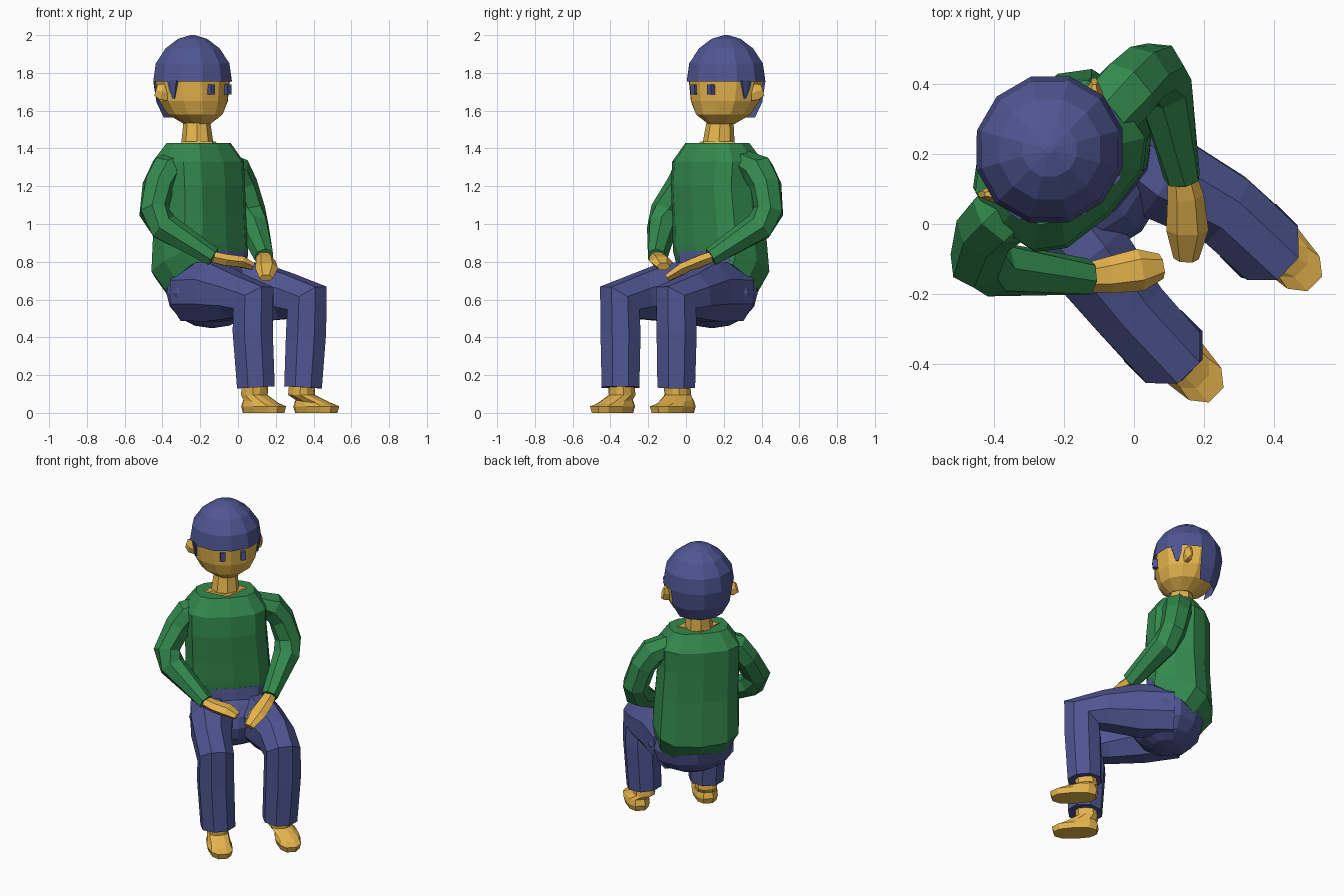
import bpy, bmesh, math
from mathutils import Vector, Matrix

if "Cube" in bpy.data.objects:
    bpy.data.objects.remove(bpy.data.objects["Cube"])

TURN = Matrix.Rotation(math.radians(45), 4, 'Z')   # figure faces (+x, -y)


def material(name, rgb):
    m = bpy.data.materials.new(name)
    m.diffuse_color = (*rgb, 1)
    m.use_nodes = True
    m.node_tree.nodes["Principled BSDF"].inputs["Base Color"].default_value = m.diffuse_color
    return m


SKIN = material("skin", (0.79, 0.46, 0.075))
BLUE = material("blue", (0.078, 0.093, 0.29))
GREEN = material("green", (0.033, 0.25, 0.075))


def finish(name, bm, mat):
    bmesh.ops.recalc_face_normals(bm, faces=bm.faces)
    bm.transform(TURN)
    me = bpy.data.meshes.new(name)
    bm.to_mesh(me)
    bm.free()
    me.materials.append(mat)
    ob = bpy.data.objects.new(name, me)
    bpy.context.collection.objects.link(ob)
    return ob


def skin_rings(rings):
    bm = bmesh.new()
    vs = [[bm.verts.new(p) for p in r] for r in rings]
    n = len(rings[0])
    for a, b in zip(vs, vs[1:]):
        for i in range(n):
            j = (i + 1) % n
            bm.faces.new((a[i], a[j], b[j], b[i]))
    bm.faces.new(vs[0])
    bm.faces.new(vs[-1])
    return bm


def spow(v, e):
    return math.copysign(abs(v) ** e, v)


def loft(rings, sides=12, power=2):
    """Stacked rings (x, y, z, rx, ry, tilt); tilt = rise in z per unit y."""
    out = []
    for x, y, z, rx, ry, tilt in rings:
        ring = []
        for i in range(sides):
            a = 2 * math.pi * i / sides
            dx = rx * spow(math.cos(a), 2 / power)
            dy = ry * spow(math.sin(a), 2 / power)
            ring.append((x + dx, y + dy, z + tilt * dy))
        out.append(ring)
    return skin_rings(out)


def tube(pts, radii, ref, sides=8, mitre=1.0):
    """Limb through pts, radii = (along ref, across ref) per point."""
    pts = [Vector(p) for p in pts]
    ref = Vector(ref)
    rings = []
    for k, p in enumerate(pts):
        a = (p - pts[k - 1]).normalized() if k else None
        b = (pts[k + 1] - p).normalized() if k < len(pts) - 1 else None
        t = ((a or b) + (b or a)).normalized()
        u = (ref - t * ref.dot(t)).normalized()
        v = t.cross(u)
        s = 1 + mitre * (1 / max(t.dot(a or b), 0.6) - 1)
        ring = []
        for i in range(sides):
            g = 2 * math.pi * (i + 0.5) / sides
            ring.append(p + u * radii[k][0] * math.cos(g) + v * radii[k][1] * s * math.sin(g))
        rings.append(ring)
    return skin_rings(rings)


# sweater body, hem lower at the back than at the front
finish("sweater", loft([
    (0, 0.235, 0.715, 0.235, 0.155, -0.72),
    (-0.012, 0.275, 0.805, 0.265, 0.2, -0.45),
    (-0.02, 0.265, 1.02, 0.255, 0.192, -0.1),
    (-0.03, 0.262, 1.2, 0.25, 0.195, 0),
    (-0.03, 0.268, 1.33, 0.25, 0.19, 0),
    (-0.03, 0.265, 1.43, 0.18, 0.125, 0)], power=2.8), GREEN)

# neck with pointed collar opening
finish("collar_opening", loft([
    (-0.03, 0.26, 1.425, 0.135, 0.105, 0),
    (-0.03, 0.265, 1.436, 0.125, 0.1, 0)], sides=4), SKIN)
finish("neck", loft([
    (-0.03, 0.275, 1.4, 0.09, 0.088, 0),
    (-0.03, 0.275, 1.44, 0.085, 0.082, 0),
    (-0.025, 0.285, 1.59, 0.065, 0.065, 0)], sides=8), SKIN)

# head
HX, HY = -0.02, 0.32
finish("head", loft([
    (HX, 0.285, 1.53, 0.07, 0.075, 0),
    (HX, 0.3, 1.58, 0.15, 0.15, 0),
    (HX, 0.312, 1.65, 0.19, 0.182, 0),
    (HX, HY, 1.755, 0.207, 0.198, 0),
    (HX, HY, 1.85, 0.19, 0.18, 0),
    (HX, HY, 1.95, 0.1, 0.1, 0)]), SKIN)

# hair cap, face area cut away
bm = loft([
    (HX, HY + 0.015, 1.565, 0.15, 0.145, 0),
    (HX, HY, 1.645, 0.2, 0.195, 0),
    (HX, HY, 1.755, 0.217, 0.213, 0),
    (HX, HY, 1.85, 0.203, 0.2, 0),
    (HX, HY, 1.93, 0.148, 0.148, 0),
    (HX, HY, 1.98, 0.08, 0.08, 0),
    (HX, HY, 2.0, 0.012, 0.012, 0)])
face = [f for f in bm.faces
        if f.calc_center_median().z < 1.74 and f.calc_center_median().y < HY + 0.07]
bmesh.ops.delete(bm, geom=face, context='FACES')
finish("hair", bm, BLUE)


def block(name, loc, size, mat):
    bm = bmesh.new()
    bmesh.ops.create_cube(bm, size=1)
    bm.transform(Matrix.Translation(loc) @ Matrix.Diagonal((*size, 1)))
    return finish(name, bm, mat)


# pelvis
bm = bmesh.new()
bmesh.ops.create_uvsphere(bm, u_segments=12, v_segments=8, radius=1)
bm.transform(Matrix.Translation((0, 0.195, 0.635)) @ Matrix.Diagonal((0.265, 0.225, 0.187, 1)))
finish("trouser_seat", bm, BLUE)
finish("trouser_waist", loft([
    (0, 0.22, 0.62, 0.2, 0.17, -0.3),
    (0, 0.235, 0.81, 0.22, 0.16, -0.3)], power=3), BLUE)

# parts that differ slightly from side to side:
# sign, knee, ankle, toe x, toe y, elbow, hand path
SIDES = {
    "left": (1, (0.22, -0.295), (0.207, -0.28), 0.28, -0.49, (0.355, 0.265),
             [(0.19, -0.005, 0.825), (0.158, -0.05, 0.805), (0.095, -0.12, 0.765), (0.035, -0.175, 0.715)]),
    "right": (-1, (0.19, -0.305), (0.178, -0.312), 0.18, -0.515, (0.39, 0.24),
              [(0.2, -0.015, 0.825), (0.15, -0.055, 0.81), (0.08, -0.105, 0.8), (0.03, -0.14, 0.775)]),
}
for side, (s, knee, ankle, toe_x, toe_y, elbow, hand) in SIDES.items():
    kx, ky = knee[0] * s, knee[1]
    ax, ay = ankle[0] * s, ankle[1]
    # trouser leg
    finish(side + "_trouser_leg", tube(
        [(0.125 * s, 0.25, 0.64), (0.155 * s, 0.03, 0.64), (kx - 0.008 * s, ky + 0.14, 0.615),
         (kx, ky, 0.585), (kx, ky + 0.005, 0.43), (ax, ay, 0.135)],
        [(0.13, 0.165), (0.135, 0.17), (0.117, 0.13), (0.113, 0.118), (0.115, 0.115), (0.108, 0.108)],
        (1, 0, 0), mitre=0.75), BLUE)
    # foot and ankle
    heel = ay + 0.085
    mid, half = (heel + toe_y) / 2, (heel - toe_y) / 2
    fx = (ax + toe_x * s) / 2
    finish(side + "_foot", loft([
        (fx, mid, 0.0, 0.068, half - 0.01, 0),
        (fx, mid, 0.035, 0.077, half, 0),
        (fx, mid + 0.02, 0.06, 0.068, half - 0.035, 0.1),
        (ax, ay + 0.012, 0.095, 0.066, 0.068, 0),
        (ax, ay + 0.005, 0.16, 0.066, 0.066, 0)], sides=10, power=2.5), SKIN)
    # sleeve
    ex, ey = elbow[0] * s, elbow[1]
    finish(side + "_sleeve", tube(
        [(0.14 * s, 0.28, 1.335), (0.255 * s, 0.285, 1.285), (0.315 * s, 0.285, 1.205),
         (ex, ey, 1.07), (ex - 0.02 * s, ey - 0.05, 0.985), (hand[0][0] * s, hand[0][1], hand[0][2])],
        [(0.09, 0.06), (0.095, 0.085), (0.088, 0.08), (0.083, 0.08), (0.082, 0.08), (0.055, 0.05)],
        (0, 1, 0), sides=7, mitre=0.5), GREEN)
    # hand
    finish(side + "_hand", tube(
        [(x * s, y, z) for x, y, z in hand],
        [(0.033, 0.042), (0.035, 0.052), (0.034, 0.06), (0.022, 0.036)],
        (0, 0, 1), sides=6), SKIN)
    # eye, ear, sideburn
    block(side + "_eye", (HX + 0.012 + 0.062 * s, 0.133, 1.712), (0.03, 0.03, 0.055), BLUE)
    hx = HX + 0.175 * s
    finish(side + "_ear", tube(
        [(hx, 0.325, 1.69), (hx + 0.03 * s, 0.345, 1.7), (hx + 0.052 * s, 0.367, 1.71)],
        [(0.045, 0.022), (0.05, 0.025), (0.035, 0.01)], (0, 0, 1), sides=6), SKIN)
    finish(side + "_sideburn", loft([
        (HX + 0.187 * s, 0.275, 1.665, 0.006, 0.008, 0),
        (HX + 0.195 * s, 0.28, 1.76, 0.014, 0.048, 0)], sides=6), BLUE)
